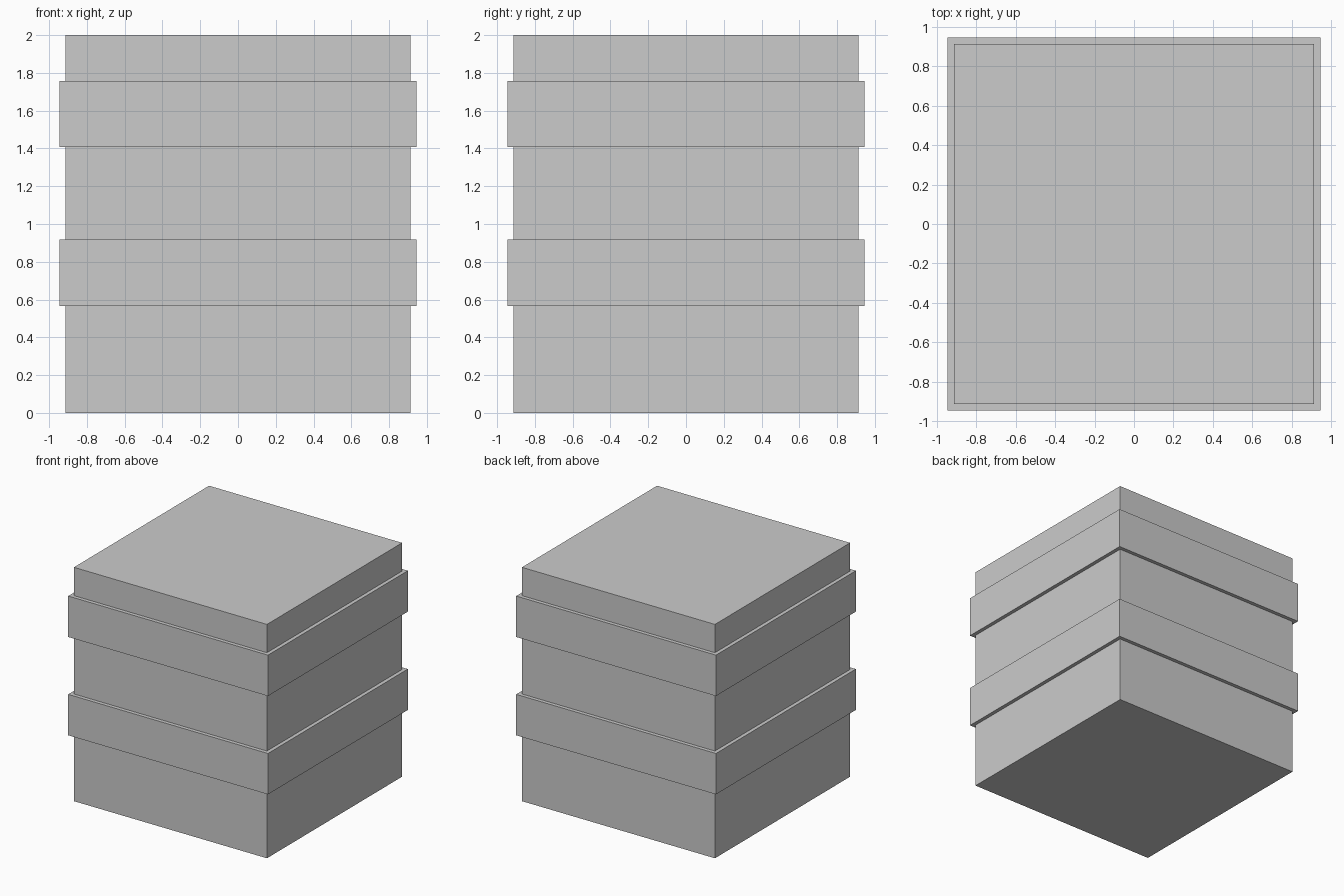
import bpy

cube = bpy.data.objects.get("Cube")
if cube:
    bpy.data.objects.remove(cube, do_unlink=True)

# Single plain grey
GREY = (0.6, 0.6, 0.6, 1.0)
grey = bpy.data.materials.new("plain grey")
grey.use_nodes = True
grey.diffuse_color = GREY
grey.node_tree.nodes["Principled BSDF"].inputs["Base Color"].default_value = GREY


def square_block(name, half, bottom, top):
    """Axis-aligned square block between two heights."""
    bpy.ops.mesh.primitive_cube_add(size=2, location=(0, 0, (bottom + top) / 2))
    block = bpy.context.object
    block.name = name
    block.scale = (half, half, (top - bottom) / 2)
    bpy.ops.object.transform_apply(location=False, rotation=False, scale=True)
    block.data.materials.append(grey)
    return block


# Main block
square_block("body", 0.913, 0.0, 2.0)

# Two raised bands wrapped around the block
for name, bottom in (("lower_band", 0.567), ("upper_band", 1.408)):
    square_block(name, 0.945, bottom, bottom + 0.35)
